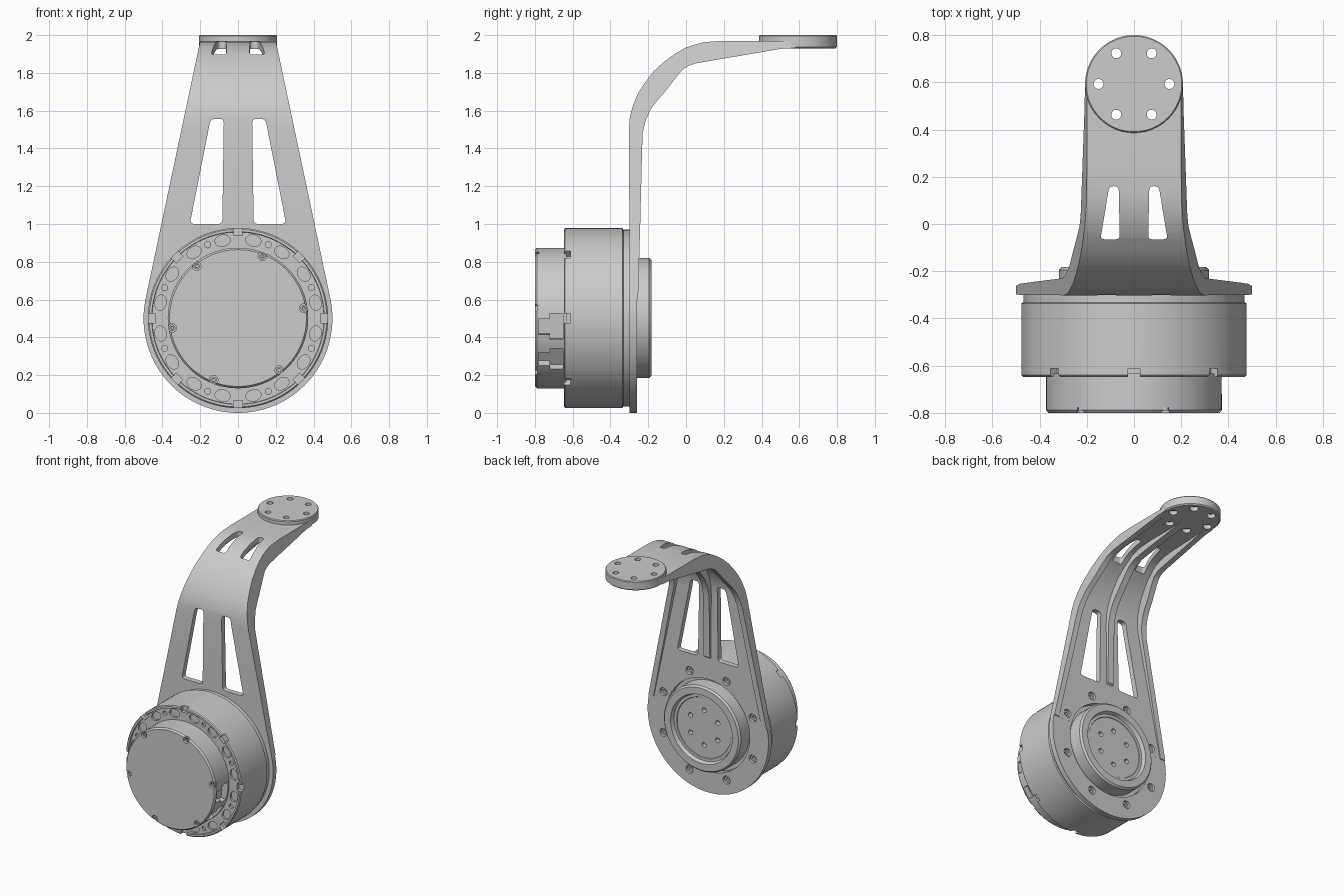
import bpy, bmesh
from math import cos, sin, pi, radians
from mathutils import Matrix, Vector

if "Cube" in bpy.data.objects:
    bpy.data.objects.remove(bpy.data.objects["Cube"])

grey = bpy.data.materials.new("machined_grey")
grey.use_nodes = True
COLOR = (0.6, 0.6, 0.6, 1)
grey.diffuse_color = COLOR
grey.node_tree.nodes["Principled BSDF"].inputs["Base Color"].default_value = COLOR

# Frames map (u, v, depth) to the world: FACE looks along y, UP along z
FACE = Matrix(((1, 0, 0, 0), (0, 0, 1, 0), (0, 1, 0, 0), (0, 0, 0, 1)))
MOTOR = Matrix.Translation((0, 0, 0.502)) @ FACE
UP = Matrix.Identity(4)
TIP = Matrix.Translation((0, 0.593, 0))


def turn(frame, degrees):
    return frame @ Matrix.Rotation(radians(degrees), 4, 'Z')


def finish(bm, name):
    bmesh.ops.recalc_face_normals(bm, faces=bm.faces)
    if bm.calc_volume(signed=True) < 0:
        bmesh.ops.reverse_faces(bm, faces=bm.faces)
    mesh = bpy.data.meshes.new(name)
    bm.to_mesh(mesh)
    bm.free()
    ob = bpy.data.objects.new(name, mesh)
    bpy.context.collection.objects.link(ob)
    mesh.materials.append(grey)
    return ob


def skin(bm, rings):
    """Join equal rings of points into a closed solid."""
    rows = [[bm.verts.new(p) for p in ring] for ring in rings]
    n = len(rows[0])
    for a, b in zip(rows, rows[1:]):
        for i in range(n):
            j = (i + 1) % n
            bm.faces.new((a[i], a[j], b[j], b[i]))
    bm.faces.new(rows[0])
    bm.faces.new(rows[-1])


def prism(bm, pts, d0, d1, frame):
    skin(bm, [[frame @ Vector((u, v, d)) for u, v in pts] for d in (d0, d1)])


def oval(u, a, b, n=20):
    return [(u + a * cos(2 * pi * i / n), b * sin(2 * pi * i / n)) for i in range(n)]


def box(u0, u1, h):
    return [(u0, -h), (u1, -h), (u1, h), (u0, h)]


def rounded(corners, r):
    out = []
    pts = [Vector(p) for p in corners]
    for i, p in enumerate(pts):
        a = p + (pts[i - 1] - p).normalized() * r
        b = p + (pts[(i + 1) % len(pts)] - p).normalized() * r
        for k in range(6):
            t = k / 5
            out.append(a * (1 - t) ** 2 + p * 2 * t * (1 - t) + b * t * t)
    return out


def lathe(name, profile, frame, n=96):
    bm = bmesh.new()
    skin(bm, [[frame @ Vector((r * cos(2 * pi * i / n), r * sin(2 * pi * i / n), d))
               for i in range(n)] for r, d in profile])
    return finish(bm, name)


def volume(ob):
    bm = bmesh.new()
    bm.from_object(ob, bpy.context.evaluated_depsgraph_get())
    v = bm.calc_volume(signed=True)
    bm.free()
    return v


def cut(obs, shapes):
    """Subtract prisms from each object, keeping the first solver with a sound result."""
    bm = bmesh.new()
    for shape in shapes:
        prism(bm, *shape)
    tool = finish(bm, "cutter")
    tool.hide_render = True
    for ob in obs:
        before = volume(ob)
        mod = ob.modifiers.new("cut", 'BOOLEAN')
        mod.operation, mod.object = 'DIFFERENCE', tool
        for solver in ('EXACT', 'MANIFOLD', 'FLOAT'):
            mod.solver = solver
            bpy.context.view_layer.update()
            sound = before * 0.3 < volume(ob) < before * 1.001
            if sound:
                break
        bpy.context.view_layer.objects.active = ob
        if sound:
            bpy.ops.object.modifier_apply(modifier=mod.name)
        else:
            ob.modifiers.remove(mod)
    bpy.data.objects.remove(tool)


# Curved arm: outer (y, z), inner (y, z), share of the centre rib height
STATIONS = [
    ((-.30, .6), (-.254, .6), .1), ((-.30, 1.01), (-.242, 1.01), .1),
    ((-.30, 1.02), (-.242, 1.02), .8), ((-.302, 1.5), (-.23, 1.48), .8),
    ((-.297, 1.57), (-.213, 1.55), .8), ((-.28, 1.63), (-.185, 1.61), .8),
    ((-.255, 1.69), (-.155, 1.65), .8), ((-.22, 1.745), (-.12, 1.69), .8),
    ((-.17, 1.81), (-.08, 1.74), .8), ((-.115, 1.86), (-.045, 1.785), .8),
    ((-.06, 1.9), (-.015, 1.82), .8), ((-.01, 1.93), (.01, 1.835), .8),
    ((.045, 1.95), (.045, 1.849), .8), ((.1, 1.963), (.1, 1.859), .8),
    ((.2, 1.97), (.2, 1.876), .8), ((.36, 1.97), (.36, 1.903), .8),
    ((.5, 1.97), (.5, 1.927), .8), ((.58, 1.97), (.58, 1.932), .8)]
RAIL, RIB, SHELL = 0.042, 0.025, 0.04


def section(outer, inner, share):
    o, i = Vector(outer), Vector(inner)
    s = o + (i - o) * min(SHELL / (i - o).length, 0.9)
    r = s + (i - s) * share

    def wide(p):
        return 0.49 - (p.y - 0.6) * 0.29 / 1.37
    half = [(wide(o), o), (wide(i), i), (wide(i) - RAIL, i),
            (wide(i) - RAIL, s), (RIB, s), (RIB, r)]
    loop = half + [(-x, p) for x, p in reversed(half)]
    return [(x, p.x, p.y) for x, p in loop]


bm = bmesh.new()
skin(bm, [section(*st) for st in STATIONS])
arm = finish(bm, "arm")

# Round mounting plate at the foot of the arm and round flange at its tip
plate = lathe("mounting_plate", [(.5, -.2985), (.5, -.2605)],
              Matrix.Translation((0, 0, 0.5)) @ FACE)
flange = lathe("tip_flange", [(.198, 1.93), (.207, 1.938), (.207, 1.994), (.202, 2)], TIP)

# Lightening slots in the arm
low_slot = [(.083, 1.0), (.255, 1.0), (.145, 1.557), (.075, 1.557)]
high_slot = [(.06, -.065), (.142, -.065), (.105, .16), (.065, .16)]
for side in (1, -1):
    for corners, r, frame, d0, d1 in ((low_slot, .025, FACE, -.4, -.1),
                                      (high_slot, .018, UP, 1.7, 2.1)):
        pts = [(side * u, v) for u, v in corners]
        cut([arm], [(rounded(pts, r), d0, d1, frame)])

# Hub opening, plate bolt holes and flange holes
bolt_turns = [22.5 + 45 * k for k in range(8)]
cut([arm, plate], [(oval(0, .345, .345, 72), -.4, -.2, MOTOR)]
    + [(oval(.4, .03, .03), -.4, -.2, turn(MOTOR, a)) for a in bolt_turns])
six = [60 * k for k in range(6)]
cut([arm, flange], [(oval(.15, .021, .021), 1.8, 2.1, turn(TIP, a)) for a in six])
cut([arm, flange], [(oval(.15, .03, .03), 1.8, 1.96, turn(TIP, a)) for a in six])


def screws(name, radius, size, base, top, turns):
    for k, a in enumerate(turns):
        frame = turn(MOTOR, a) @ Matrix.Translation((radius, 0, 0))
        deep = top + (base - top) * 0.5
        lathe(f"{name}_{k + 1}", [(size, base), (size, top), (size * .5, top),
                                  (size * .45, deep)], frame, 20)


screws("plate_bolt", .4, .025, -.3, -.274, bolt_turns)

# Motor body with its narrower rear cap
motor = lathe("motor_body", [
    (.362, -.8), (.372, -.788), (.372, -.635), (.455, -.635), (.457, -.647),
    (.47, -.647), (.477, -.64), (.477, -.336), (.468, -.332), (.468, -.297)], MOTOR)

# Ring of oval pockets, small holes and edge notches
cut([motor], [(oval(.418, .03, .041), -.7, -.62, turn(MOTOR, 11.25 + 22.5 * k)) for k in range(16)]
    + [(oval(.42, .016, .016), -.7, -.62, turn(MOTOR, a)) for a in bolt_turns]
    + [(box(.437, .52, .025), -.7, -.612, turn(MOTOR, 45 * k)) for k in range(8)])

# Cap screw wells and the two stepped connector sockets
cap_turns = [8.5 + a for a in six]
cut([motor], [(oval(.352, .023, .023), -.85, -.778, turn(MOTOR, a)) for a in cap_turns])
screws("cap_screw", .352, .017, -.77, -.789, cap_turns)
for height, d0, d1 in ((.068, -.72, -.65), (.042, -.78, -.715)):
    cut([motor], [(box(.325, .43, height), d0, d1, turn(MOTOR, a)) for a in (-7, -36)])

# Output hub with a dished face
hub = lathe("output_hub", [(.318, -.3), (.318, -.195), (.306, -.182), (.255, -.182),
                           (.245, -.21), (.225, -.21), (.222, -.214)], MOTOR)
cut([hub], [(oval(.13, .018, .018), -.25, -.15, turn(MOTOR, 30 + a)) for a in six])

# Smooth round surfaces, sharp machined edges
for ob in bpy.context.scene.objects:
    ob.select_set(ob.type == 'MESH')
bpy.context.view_layer.objects.active = motor
bpy.ops.object.shade_smooth_by_angle(angle=radians(25))
